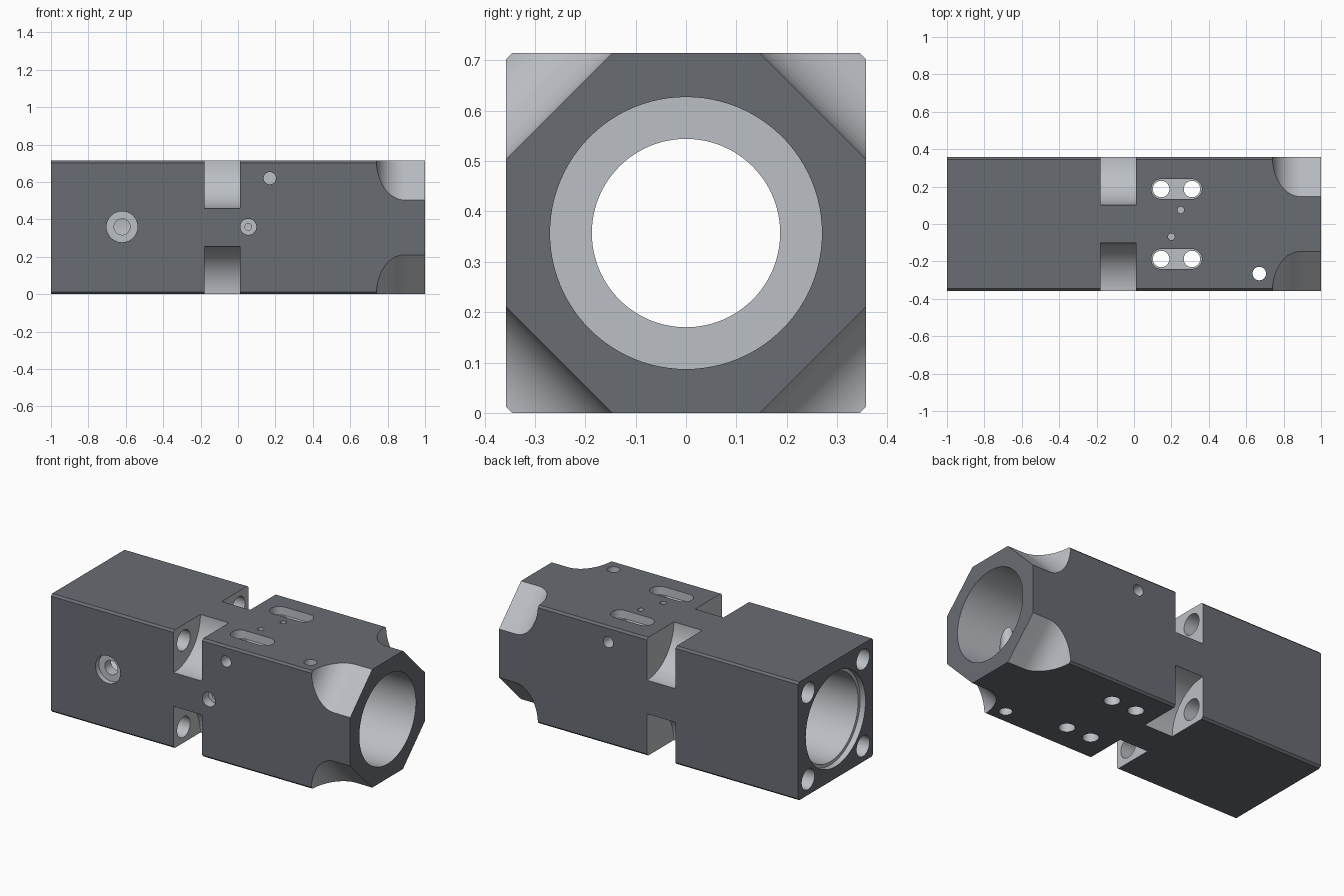
import bpy, bmesh, math
from mathutils import Matrix, Vector

if "Cube" in bpy.data.objects:
    bpy.data.objects.remove(bpy.data.objects["Cube"])

H = 0.357          # half width of the square body; also the bore axis height
AXIS = Matrix.Translation((0, 0, H))
cutters = []


def material(name, rgb):
    m = bpy.data.materials.new(name)
    m.diffuse_color = (*rgb, 1)
    m.use_nodes = True
    m.node_tree.nodes["Principled BSDF"].inputs["Base Color"].default_value = m.diffuse_color
    return m


DARK = material("dark_coating", (0.14, 0.15, 0.17))
LIGHT = material("machined_metal", (0.50, 0.52, 0.55))


def make(name, bm, slot):
    bmesh.ops.recalc_face_normals(bm, faces=bm.faces)
    for f in bm.faces:
        f.material_index = slot
    me = bpy.data.meshes.new(name)
    bm.to_mesh(me)
    bm.free()
    me.materials.append(DARK)
    me.materials.append(LIGHT)
    ob = bpy.data.objects.new(name, me)
    bpy.context.collection.objects.link(ob)
    return ob


def cutter(name, bm):
    ob = make(name, bm, 1)
    ob.hide_render = True
    cutters.append(ob)


def prism(pts, depth, matrix):
    """Closed solid: a local XY profile extruded along local Z, then placed."""
    bm = bmesh.new()
    lo = [bm.verts.new((x, y, 0)) for x, y in pts]
    hi = [bm.verts.new((x, y, depth)) for x, y in pts]
    bm.faces.new(lo[::-1])
    bm.faces.new(hi)
    for i in range(len(pts)):
        j = (i + 1) % len(pts)
        bm.faces.new((lo[i], lo[j], hi[j], hi[i]))
    bm.transform(matrix)
    return bm


def arc(cx, cy, r, a0, a1, n):
    return [(cx + r * math.cos(math.radians(a0 + (a1 - a0) * i / n)),
             cy + r * math.sin(math.radians(a0 + (a1 - a0) * i / n))) for i in range(n + 1)]


def hole(name, start, end, r, n=40):
    start, end = Vector(start), Vector(end)
    d = end - start
    m = Matrix.Translation(start) @ d.to_track_quat('Z', 'Y').to_matrix().to_4x4()
    # the odd start angle keeps cutter edges off the body's flat faces
    cutter(name, prism(arc(0, 0, r, 1.3, 361.3, n)[:-1], d.length, m))


# Square body with small chamfers on the four long edges
c = H - 0.012
octo = [(c, H), (-c, H), (-H, c), (-H, -c), (-c, -H), (c, -H), (H, -c), (H, c)]
along_x = Matrix(((0, 0, 1, -1), (1, 0, 0, 0), (0, 1, 0, H), (0, 0, 0, 1)))
body = make("housing_body", prism(octo, 2, along_x), 0)

# Stepped central bore, turned as one cutter
bore = [(-1.1, 0), (-1.1, 0.285), (-0.965, 0.285), (-0.965, 0.265), (-0.35, 0.265),
        (-0.35, 0.187), (0.62, 0.187), (0.62, 0.27), (1.1, 0.27), (1.1, 0)]
bm = bmesh.new()
vs = [bm.verts.new((x, 0, r)) for x, r in bore]
es = [bm.edges.new(p) for p in zip(vs, vs[1:])]
bmesh.ops.spin(bm, geom=vs + es, axis=(1, 0, 0), cent=(0, 0, 0),
               angle=2 * math.pi, steps=96, use_duplicate=False)
bmesh.ops.remove_doubles(bm, verts=bm.verts, dist=1e-4)
bm.transform(AXIS)
cutter("bore_cutter", bm)

# Scooped corners at the right end
scoop = [(1.1, 0.7), (1.1, 0.356)] + arc(0.89, 0.506, 0.15, 270, 180, 20) + [(0.74, 0.7)]
for k in range(4):
    m = AXIS @ Matrix.Rotation(math.radians(45 + 90 * k), 4, 'X') @ Matrix.Translation((0, 0, -0.5))
    cutter("scoop_cutter", prism(scoop, 1.0, m))

# Round notches at the corners, with bolt holes running to the left end
for sy in (-1, 1):
    for sz in (-1, 1):
        y, z = sy * H, H + sz * H
        hole("notch_cutter", (-0.18, y, z), (0.01, y, z), 0.255, 96)
        y, z = sy * 0.262, H + sz * 0.262
        hole("bolt_cutter", (-1.1, y, z), (-0.1, y, z), 0.062)

# Top slots, each with two holes through to the underside
for sy in (-0.187, 0.187):
    slot = arc(0.31, sy, 0.053, -90, 90, 16) + arc(0.145, sy, 0.053, 90, 270, 16)
    cutter("slot_cutter", prism(slot, 0.2, Matrix.Translation((0, 0, 0.664))))
    for x in (0.145, 0.31):
        hole("slot_hole_cutter", (x, sy, -0.1), (x, sy, 0.69), 0.044)

# Small top holes and the vertical through hole
hole("pin_cutter", (0.25, 0.075, 0.61), (0.25, 0.075, 0.8), 0.018, 24)
hole("pin_cutter", (0.20, -0.068, 0.61), (0.20, -0.068, 0.8), 0.018, 24)
hole("cross_hole_cutter", (0.67, -0.265, -0.1), (0.67, -0.265, 0.8), 0.036)

# Counterbored ports on the front
for x, depth, r_out, r_in in ((-0.62, 0.032, 0.083, 0.043), (0.055, 0.057, 0.043, 0.018)):
    z = H + 0.003
    hole("port_cutter", (x, -0.5, z), (x, depth - H, z), r_out)
    hole("port_cutter", (x, -0.5, z), (x, -0.1, z), r_in)

# Blind side holes, front and back
hole("side_hole_cutter", (0.17, -0.5, 0.62), (0.17, -0.25, 0.62), 0.033)
hole("side_hole_cutter", (0.27, 0.5, 0.62), (0.27, 0.25, 0.62), 0.033)

# Cut everything out of the body
bpy.context.view_layer.objects.active = body
body.select_set(True)
for cut in cutters:
    before = len(body.data.vertices)
    for solver in ('MANIFOLD', 'EXACT'):
        mod = body.modifiers.new("cut", 'BOOLEAN')
        mod.operation = 'DIFFERENCE'
        mod.solver = solver
        mod.object = cut
        bpy.ops.object.modifier_apply(modifier=mod.name)
        if len(body.data.vertices) != before:
            break
    bpy.data.objects.remove(cut)
bpy.ops.object.shade_smooth_by_angle(angle=math.radians(25))
